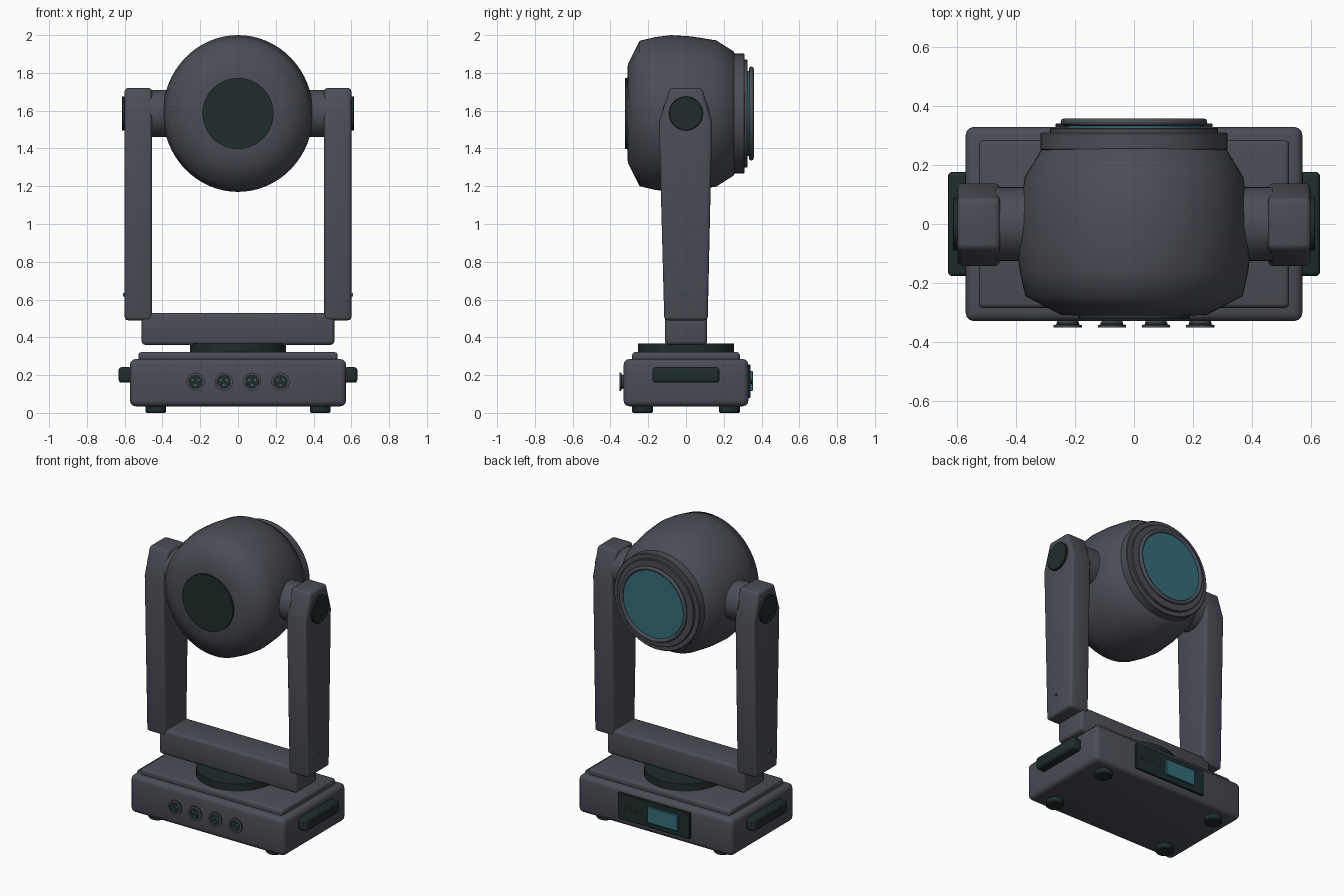
import bpy, bmesh, math
from mathutils import Matrix, Vector

if "Cube" in bpy.data.objects:
    bpy.data.objects.remove(bpy.data.objects["Cube"])


def material(name, rgb):
    m = bpy.data.materials.new(name)
    m.diffuse_color = (*rgb, 1)
    m.use_nodes = True
    m.node_tree.nodes["Principled BSDF"].inputs["Base Color"].default_value = m.diffuse_color
    return m


GREY = material("charcoal grey", (0.070, 0.075, 0.093))
DARK = material("dark green black", (0.014, 0.025, 0.025))
TEAL = material("teal glass", (0.033, 0.155, 0.195))
HEAD_Z = 1.585
ROT = {'X': Matrix.Rotation(math.pi / 2, 4, 'Y'),
       'Y': Matrix.Rotation(-math.pi / 2, 4, 'X'),
       'Z': Matrix.Identity(4)}


def finish(bm, name, mat, bevel=0.0, segments=3, angle=35):
    bmesh.ops.recalc_face_normals(bm, faces=bm.faces)
    me = bpy.data.meshes.new(name)
    bm.to_mesh(me)
    bm.free()
    ob = bpy.data.objects.new(name, me)
    bpy.context.collection.objects.link(ob)
    me.materials.append(mat)
    bpy.ops.object.select_all(action='DESELECT')
    ob.select_set(True)
    bpy.context.view_layer.objects.active = ob
    if bevel:
        mod = ob.modifiers.new("Bevel", 'BEVEL')
        mod.width, mod.segments, mod.limit_method = bevel, segments, 'ANGLE'
        bpy.ops.object.modifier_apply(modifier=mod.name)
    bpy.ops.object.shade_smooth_by_angle(angle=math.radians(angle))
    return ob


def box(name, mat, x, y, z, bevel=0.0, segments=3):
    bm = bmesh.new()
    bmesh.ops.create_cube(bm, size=1)
    for v in bm.verts:
        v.co = [(a + b) / 2 + c * (b - a) for c, (a, b) in zip(v.co, (x, y, z))]
    return finish(bm, name, mat, bevel, segments)


def lathe(name, mat, profile, axis, origin, closed=False, n=48, xscale=1.0, angle=35):
    """Revolve (radius, distance along axis) points about an axis through origin."""
    bm = bmesh.new()
    rings = []
    for r, d in profile:
        rings.append([bm.verts.new((r * math.cos(2 * math.pi * i / n),
                                    r * math.sin(2 * math.pi * i / n), d)) for i in range(n)])
    pairs = list(zip(rings, rings[1:]))
    if closed:
        pairs.append((rings[-1], rings[0]))
    for a, b in pairs:
        for i in range(n):
            j = (i + 1) % n
            bm.faces.new((a[i], a[j], b[j], b[i]))
    if not closed:
        bm.faces.new(rings[0])
        bm.faces.new(rings[-1])
    bm.transform(ROT[axis])
    for v in bm.verts:
        v.co.x *= xscale
    bm.transform(Matrix.Translation(Vector(origin)))
    return finish(bm, name, mat, angle=angle)


def disc(name, mat, r, d0, d1, axis, origin, chamfer=0.0, n=48):
    c = chamfer
    prof = [(r, d0), (r, d1)] if not c else [(r - c, d0), (r, d0 + c), (r, d1 - c), (r - c, d1)]
    return lathe(name, mat, prof, axis, origin, n=n)


# Base housing, raised deck and pan bearing
box("base_housing", GREY, (-.572, .572), (-.33, .33), (.035, .285), .03)
box("base_deck", GREY, (-.527, .527), (-.285, .285), (.27, .322), .016)
disc("pan_bearing", DARK, .255, .315, .368, 'Z', (0, 0, 0))

# Feet
for x in (-.435, .435):
    for y in (-.23, .23):
        disc("foot", DARK, .055, 0, .045, 'Z', (x, y, 0), .006, 24)

# Row of round sockets on the front, each with three pins
for x in (-.225, -.075, .075, .225):
    lathe("socket_collar", GREY,
          [(.036, 0), (.036, .016), (.048, .018), (.048, .026), (.036, .026), (.034, .018)][::1],
          'Y', (x, -.325, .165), n=32).data.transform(
              Matrix.Translation((0, -.325, 0)) @ Matrix.Scale(-1, 4, (0, 1, 0))
              @ Matrix.Translation((0, .325, 0)))
    disc("socket_face", DARK, .038, -.022, -.01, 'Y', (x, -.325, .165), n=32)
    for k in range(3):
        a = math.radians(90 + 120 * k)
        disc("socket_pin", TEAL, .006, -.027, -.02, 'Y',
             (x + .018 * math.cos(a), -.325, .165 - .018 * math.sin(a)), n=10)

# Control panel with screen and buttons on the rear
box("control_panel", DARK, (-.267, .267), (.32, .342), (.08, .255), .004, 1)
box("panel_screen", TEAL, (-.185, .04), (.335, .354), (.115, .222), .003, 1)
for k in range(4):
    disc("panel_button", GREY, .013, 0, .012, 'Y', (.09 + .044 * k, .338, .165), n=3)

# Yoke crossbar
box("yoke_crossbar", GREY, (-.51, .51), (-.112, .112), (.36, .53), .02)


def arm(side):
    outline = [(-.115, .49), (.115, .49), (.138, 1.54), (.085, 1.72), (-.085, 1.72), (-.143, 1.54)]
    bm = bmesh.new()
    a, b = [[bm.verts.new((side * x, y, z)) for y, z in outline] for x in (.455, .6)]
    bm.faces.new(a)
    bm.faces.new(b)
    for i in range(len(outline)):
        j = (i + 1) % len(outline)
        bm.faces.new((a[i], a[j], b[j], b[i]))
    return finish(bm, "yoke_arm", GREY, .018)


# Parts mirrored on both sides
for s in (-1, 1):
    arm(s)
    ends = sorted((s * .34, s * .47))
    disc("tilt_boss", GREY, .125, *ends, 'X', (0, 0, HEAD_Z))
    ends = sorted((s * .59, s * .615))
    disc("tilt_cap", DARK, .09, *ends, 'X', (0, 0, HEAD_Z), .003)
    ends = sorted((s * .595, s * .61))
    disc("arm_indicator", TEAL, .009, *ends, 'X', (0, -.015, .625), n=12)
    box("carry_handle", DARK, sorted((s * .56, s * .632)), (-.177, .177), (.16, .242), .016)

# Head shell, slightly narrower across than tall
centre = (0, 0, HEAD_Z)
lathe("head_shell", GREY,
      [(.17, -.312), (.26, -.308), (.385, -.245), (.405, -.16), (.415, -.08), (.408, .03),
       (.387, .16), (.33, .25), (.29, .27)], 'Y', centre, n=64, xscale=.958, angle=50)
disc("rear_cover", DARK, .188, -.322, -.30, 'Y', centre)

# Stepped front rings, bezel and lens
disc("front_ring", GREY, .317, .25, .31, 'Y', centre, .004, 64)
disc("front_step", GREY, .285, .30, .326, 'Y', centre, .003, 64)
lathe("lens_bezel", GREY,
      [(.236 + .013 * math.cos(k * math.pi / 4), .346 + .013 * math.sin(k * math.pi / 4))
       for k in range(8)], 'Y', centre, closed=True, n=64, angle=60)
disc("front_lens", TEAL, .226, .32, .346, 'Y', centre, n=64)
